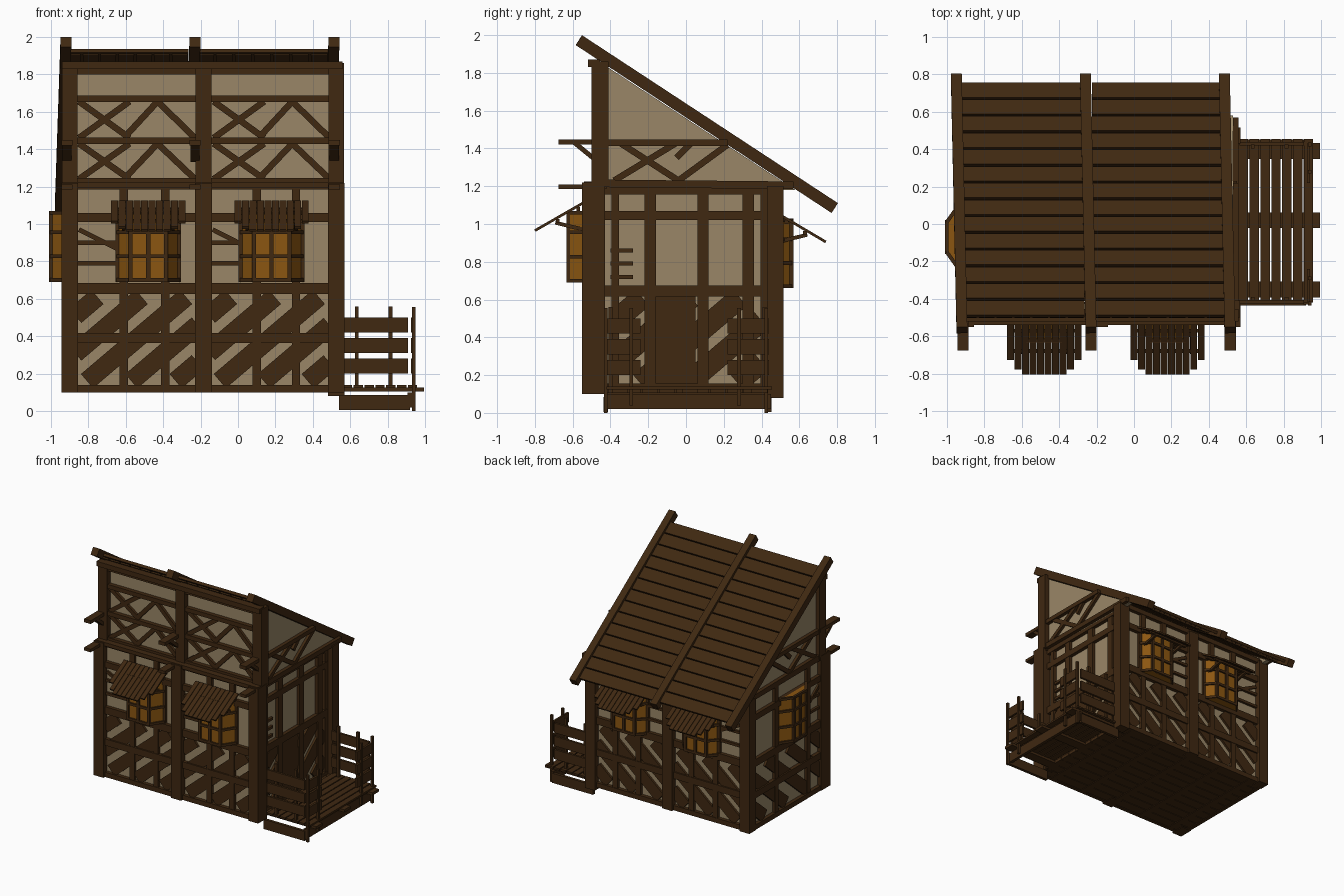
import bpy, bmesh, math
from mathutils import Vector, Matrix

if "Cube" in bpy.data.objects:
    bpy.data.objects.remove(bpy.data.objects["Cube"])

def material(name, col):
    m = bpy.data.materials.new(name)
    m.diffuse_color = (*col, 1)
    m.use_nodes = True
    m.node_tree.nodes["Principled BSDF"].inputs["Base Color"].default_value = m.diffuse_color
    return m

WOOD = material("dark wood", (0.050, 0.0210, 0.0056))
PLASTER = material("beige plaster", (0.32, 0.24, 0.135))
GLASS = material("amber glass", (0.26, 0.094, 0.0055))

parts = {}   # part name -> (bmesh, material)

def part(name, mat=WOOD):
    if name not in parts:
        parts[name] = (bmesh.new(), mat)
    return parts[name][0]

def beam(name, a, b, w, t, n, mat=WOOD):
    """Box from a to b, w wide, t thick along normal n."""
    a, b, n = Vector(a), Vector(b), Vector(n)
    ax = (b - a).normalized()
    n = (n - ax * n.dot(ax)).normalized()
    s = n.cross(ax)
    m = Matrix((ax * (b - a).length, s * w, n * t)).transposed().to_4x4()
    m.translation = (a + b) / 2
    bmesh.ops.create_cube(part(name, mat), size=1, matrix=m)

def box(name, x0, x1, y0, y1, z0, z1, mat=WOOD):
    y, z = (y0 + y1) / 2, (z0 + z1) / 2
    beam(name, (x0, y, z), (x1, y, z), y1 - y0, z1 - z0, (0, 0, 1), mat)

def prism(name, pts, off, mat):
    """Closed solid from a flat outline pushed along off."""
    bm = part(name, mat)
    f = bm.faces.new([bm.verts.new(p) for p in pts])
    r = bmesh.ops.extrude_face_region(bm, geom=[f])
    bmesh.ops.translate(bm, vec=off, verts=[v for v in r["geom"] if isinstance(v, bmesh.types.BMVert)])
    bm.faces.new([bm.verts.new(p) for p in reversed(pts)])
    if f.is_valid:
        bm.faces.remove(f)

class Wall:
    """Wall plane: u runs along it, d outward, z up."""
    def __init__(self, name, o, u, n):
        self.name, self.o, self.u, self.n = name, Vector(o), Vector(u), Vector(n)
    def p(self, u, d, z):
        return self.o + self.u * u + self.n * d + Vector((0, 0, z))
    def bar(self, u0, z0, u1, z1, w, t=0.03, kind="_timbers"):
        beam(self.name + kind, self.p(u0, t / 2, z0), self.p(u1, t / 2, z1), w, t, self.n)
    def plate(self, u0, u1, z0, z1):
        z = (z0 + z1) / 2
        beam(self.name + "_plaster", self.p(u0, -0.015, z), self.p(u1, -0.015, z), z1 - z0, 0.03, self.n, PLASTER)

front = Wall("front_wall", (0, -0.50, 0), (1, 0, 0), (0, -1, 0))
upper = Wall("upper_front_wall", (0, -0.455, 0), (1, 0, 0), (0, -1, 0))
back = Wall("back_wall", (0, 0.465, 0), (1, 0, 0), (0, 1, 0))
left = Wall("left_wall", (-0.91, 0, 0), (0, 1, 0), (-1, 0, 0))
right = Wall("right_wall", (0.50, 0, 0), (0, 1, 0), (1, 0, 0))
lgable = Wall("left_gable", (-0.91, 0, 0), (0, 1, 0), (-1, 0, 0))
rgable = Wall("right_gable", (0.53, 0, 0), (0, 1, 0), (1, 0, 0))

def diagonals(W, u0, u1, z0, z1, n, w, k=0.85):
    run = (z1 - z0) / k
    for i in range(n):
        c = u0 - run + (u1 - u0 + run) * (i + 0.5) / n
        a, b = max(u0, c), min(u1, c + run)
        if b - a > 0.06:
            W.bar(a, z0 + k * (a - c), b, z0 + k * (b - c), w, 0.018, "_diagonal_boards")

def lower_bay(W, u0, u1, studs):
    W.plate(u0, u1, 0.12, 1.2)
    for z, w in ((0.12, 0.04), (0.39, 0.055), (0.655, 0.06), (1.035, 0.05), (1.205, 0.04)):
        W.bar(u0, z, u1, z, w)
    for s in studs:
        W.bar(s, 0.1, s, 1.2, 0.045, 0.026)
    for z in (0.79, 0.9):
        W.bar(u0, z, studs[0], z, 0.022, 0.02)
    W.bar(u0 + 0.05, 0.97, studs[0], 0.85, 0.025, 0.015)
    diagonals(W, u0 + 0.03, u1 - 0.03, 0.16, 0.61, 5, 0.10)

def bay_window(W, c, z0, z1, dep, hw=0.165, tip=0.095):
    prof = [(-hw, 0.01), (-tip, dep), (tip, dep), (hw, 0.01)]
    prism(W.name + "_window_glass", [W.p(c + u, d, z0) for u, d in prof], (0, 0, z1 - z0), GLASS)
    name = W.name + "_window_bars"
    pr = [(u, d + 0.003) for u, d in prof]
    for z in (z0 + 0.01, z0 + (z1 - z0) * 0.37, z0 + (z1 - z0) * 0.72, z1):
        for (ua, da), (ub, db) in zip(pr, pr[1:]):
            beam(name, W.p(c + ua, da, z), W.p(c + ub, db, z), 0.02, 0.02, (0, 0, 1))
    for u, d in pr + [(0, dep + 0.003)]:
        beam(name, W.p(c + u, d, z0), W.p(c + u, d, z1), 0.022, 0.02, W.n)

def awning(W, c, d0, z0, d1, z1):
    n = 10
    name = W.name + "_awning"
    for i in range(n):
        u = (i + 0.5) / n * 2 - 1
        f = 1 - max(0, abs(u) - 0.6) * 0.95          # corner boards are shorter
        beam(name, W.p(c + u * 0.2, d0, z0), W.p(c + u * 0.2, d0 + (d1 - d0) * f, z0 + (z1 - z0) * f),
             0.036, 0.014, W.n + Vector((0, 0, 1)))
    for f in (0.15, 0.55):
        d, z = d0 + (d1 - d0) * f, z0 + (z1 - z0) * f - 0.018
        beam(name, W.p(c - 0.18, d, z), W.p(c + 0.18, d, z), 0.02, 0.02, (0, 0, 1))
    for s in (-0.13, 0.13):
        beam(name, W.p(c + s, 0.02, z1), W.p(c + s, d0 + (d1 - d0) * 0.6, z0 + (z1 - z0) * 0.6 - 0.02), 0.02, 0.02, W.u)

# Lower storey: front and back walls with bay windows
for u0, u1, c, studs in ((-0.90, -0.185, -0.48, (-0.61, -0.39)), (-0.185, 0.52, 0.18, (0.10, 0.31))):
    for W, z0, z1, dep in ((front, 0.69, 1.06, 0.12), (back, 0.66, 1.02, 0.09)):
        lower_bay(W, u0, u1, studs)
        bay_window(W, c, z0, z1, dep)
    awning(front, c, 0.03, 1.12, 0.30, 0.965)
    awning(back, c, 0.03, 1.05, 0.275, 0.905)

# Left wall with one bay window
lower_bay(left, -0.49, 0.46, (-0.28, 0.14))
bay_window(left, -0.07, 0.69, 1.06, 0.088, 0.19, 0.08)

# Right wall beside the deck
right.plate(-0.49, 0.46, 0.12, 1.2)
for z, w in ((0.13, 0.05), (0.645, 0.06), (1.045, 0.05), (1.18, 0.05)):
    right.bar(-0.46, z, 0.46, z, w)
for s, w in ((-0.19, 0.06), (0.09, 0.06), (0.33, 0.06), (-0.375, 0.04), (0.42, 0.05)):
    right.bar(s, 0.12, s, 1.2, w, 0.026)
for z in (0.72, 0.79, 0.86):
    right.bar(-0.40, z, -0.28, z, 0.022, 0.02)
diagonals(right, -0.36, 0.4, 0.16, 0.61, 5, 0.115)
box("door_boards", 0.5, 0.518, -0.2, 0.05, 0.13, 0.64)

# Posts
for x in (-0.90, -0.185, 0.525):
    box("front_posts", x - 0.045, x + 0.045, -0.55, -0.43, 0.10, 1.22)
    box("upper_front_posts", x - 0.042, x + 0.042, -0.50, -0.41, 1.2, 1.86)
    box("back_posts", x - 0.045, x + 0.045, 0.43, 0.515, 0.08 if x > 0 else 0.10, 1.2)

# Upper front wall
upper.plate(-0.90, 0.52, 1.2, 1.85)
for z, w in ((1.225, 0.04), (1.445, 0.035), (1.67, 0.035), (1.835, 0.07)):
    upper.bar(-0.93, z, 0.56, z, w, 0.035)
box("upper_front_wall_plate", -0.94, 0.56, -0.52, -0.46, 1.83, 1.87)
box("front_ledge", -0.94, 0.56, -0.54, -0.43, 1.195, 1.225)
for u0 in (-0.85, -0.13):
    for z0, z1 in ((1.24, 1.43), (1.46, 1.655)):
        for a, za, b, zb in ((0, z0, 0.27, z1), (0, z1, 0.27, z0), (0.24, z0, 0.42, z1), (0.42, z1, 0.62, z0)):
            upper.bar(u0 + a, za, u0 + b, zb, 0.034, 0.022, "_braces")

# Gables
SL = -0.656
for W in (lgable, rgable):
    prism(W.name + "_plaster", [W.p(-0.46, -0.03, 1.19), W.p(-0.46, -0.03, 1.86), W.p(0.58, -0.03, 1.18)],
          W.n * 0.03, PLASTER)
    W.bar(-0.45, 1.215, 0.57, 1.205, 0.04)
    W.bar(-0.45, 1.43, 0.22, 1.43, 0.035)
    for a, za, b, zb in ((-0.38, 1.23, -0.05, 1.43), (-0.35, 1.43, -0.04, 1.23), (-0.04, 1.23, 0.22, 1.42),
                         (-0.05, 1.35, 0.03, 1.43)):
        W.bar(a, za, b, zb, 0.034, 0.022, "_braces")

# Projecting beam ends with struts
for x in (-0.915, -0.23, 0.515):
    box("beam_ends", x - 0.03, x + 0.03, -0.675, -0.42, 1.185, 1.21)
    box("beam_ends", x - 0.03, x + 0.03, -0.675, -0.42, 1.42, 1.448)
    beam("beam_end_struts", (x, -0.59, 1.43), (x, -0.48, 1.34), 0.05, 0.025, (0, 1, 1))

# Lean-to roof
def roof(x, y, off=0.0):
    return Vector((x, y, 1.973 + SL * (y + 0.567) + off))
RN = Vector((0, -SL, 1)).normalized()
for x in (-0.935, -0.245, 0.498):
    beam("roof_rafters", roof(x + 0.015, -0.567), roof(x - 0.015, 0.787), 0.058, 0.062, RN)
for x0, x1 in ((-0.93, -0.265), (-0.225, 0.485)):
    for i in range(14):
        y = 0.705 - 0.0895 * i
        beam("roof_boards", roof(x0, y + 0.005), roof(x1, y + 0.005), 0.096, 0.022,
             RN + Vector((0, 0.06, 0)))
    n = 7
    for i in range(n):
        x = x0 + (x1 - x0) * (i + 0.5) / n
        beam("roof_lining", roof(x, -0.5, -0.024), roof(x, 0.655, -0.024), (x1 - x0) / n - 0.012, 0.012, RN)

# Floor
for i in range(11):
    y = -0.5 + i * 0.0895
    box("floor_boards", -0.93, 0.55, y, y + 0.084, 0.105, 0.13)
for x in (-0.8, -0.5, -0.2, 0.1, 0.4):
    box("floor_joists", x - 0.025, x + 0.025, -0.52, 0.48, 0.1, 0.115)

# Deck
for i in range(7):
    x = 0.56 + i * 0.058
    box("deck_boards", x, x + 0.05, -0.42, 0.455, 0.125, 0.14)
for y in (-0.35, 0.02, 0.39):
    box("deck_beams", 0.53, 0.995, y - 0.042, y + 0.042, 0.105, 0.127)
for y in (-0.425, 0.44):
    box("deck_skirt", 0.54, 0.92, y - 0.012, y + 0.012, 0.005, 0.085)
box("deck_skirt", 0.905, 0.93, -0.43, 0.45, 0.02, 0.1)

# Railings
for z in (0.24, 0.35, 0.46):
    for y in (-0.415, 0.43):
        box("railing_slats", 0.565, 0.91, y - 0.009, y + 0.009, z - 0.04, z + 0.04)
    for y0, y1 in ((-0.42, -0.24), (0.22, 0.43)):
        box("railing_slats", 0.925, 0.942, y0, y1, z - 0.04, z + 0.04)
for y in (-0.40, 0.415):
    for x in (0.635, 0.815):
        box("railing_posts", x - 0.01, x + 0.01, y - 0.01, y + 0.01, 0.13, 0.56)
for y in (-0.425, -0.29, 0.28, 0.425):
    box("railing_posts", 0.93, 0.95, y - 0.01, y + 0.01, 0.0 if abs(y) > 0.4 else 0.04, 0.555)

# Make the objects
for name, (bm, mat) in parts.items():
    bmesh.ops.remove_doubles(bm, verts=bm.verts[:], dist=1e-6) if mat != WOOD else None
    bmesh.ops.recalc_face_normals(bm, faces=bm.faces[:])
    me = bpy.data.meshes.new(name)
    bm.to_mesh(me)
    bm.free()
    me.materials.append(mat)
    bpy.context.collection.objects.link(bpy.data.objects.new(name, me))
